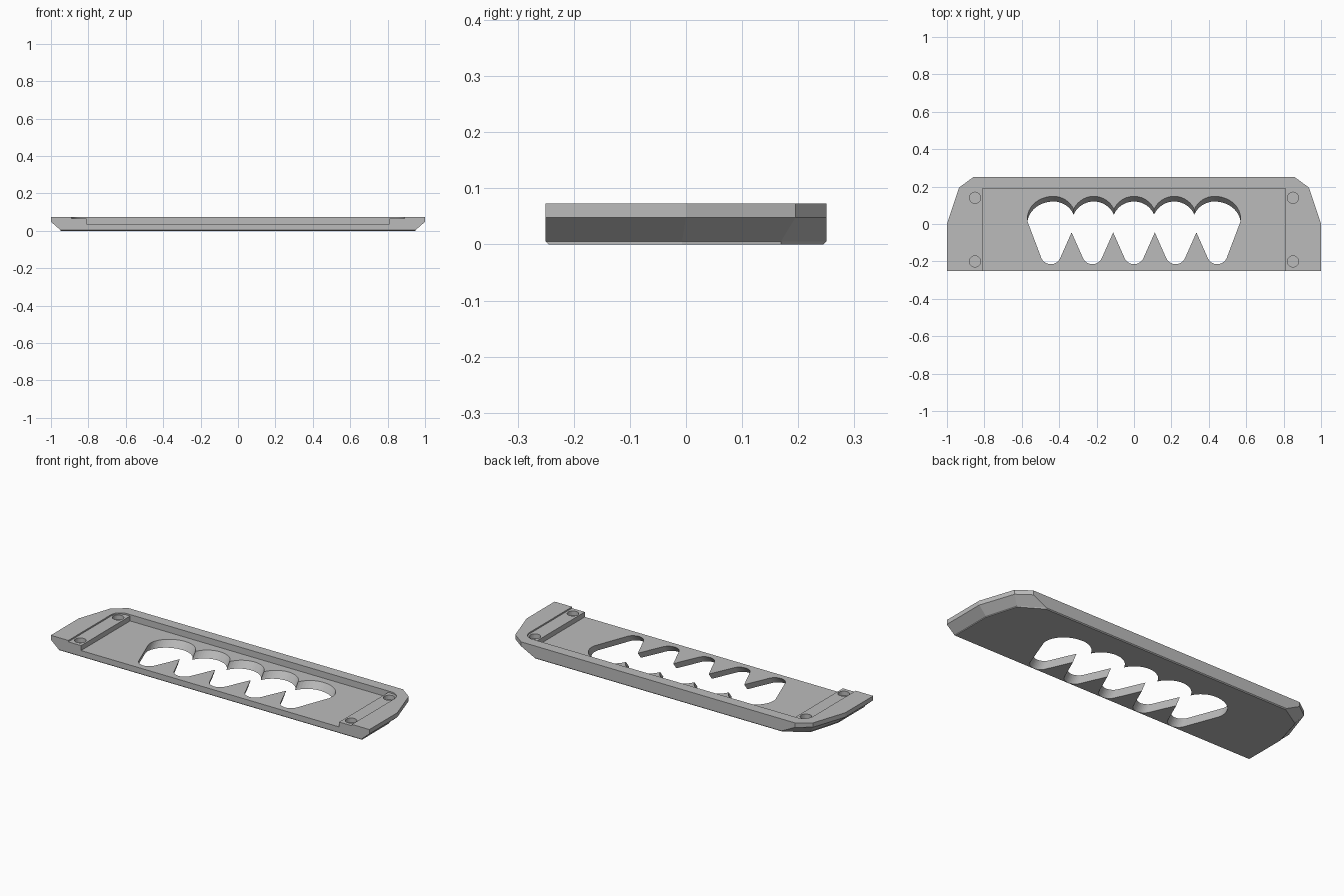
import bpy
import bmesh
from math import sin, cos, radians

cube = bpy.data.objects.get("Cube")
if cube:
    bpy.data.objects.remove(cube, do_unlink=True)

grey = bpy.data.materials.new("plain_grey")
grey.use_nodes = True
GREY = (0.5, 0.5, 0.5, 1)
grey.diffuse_color = GREY
grey.node_tree.nodes["Principled BSDF"].inputs["Base Color"].default_value = GREY


def loft(name, sections):
    """Closed solid through matching (points, z) sections."""
    bm = bmesh.new()
    rings = [[bm.verts.new((x, y, z)) for x, y in pts] for pts, z in sections]
    n = len(rings[0])
    for low, high in zip(rings, rings[1:]):
        for i in range(n):
            j = (i + 1) % n
            bm.faces.new((low[i], low[j], high[j], high[i]))
    bm.faces.new(rings[0][::-1])
    bm.faces.new(rings[-1])
    bmesh.ops.recalc_face_normals(bm, faces=bm.faces)
    mesh = bpy.data.meshes.new(name)
    bm.to_mesh(mesh)
    bm.free()
    mesh.materials.append(grey)
    ob = bpy.data.objects.new(name, mesh)
    bpy.context.collection.objects.link(ob)
    return ob


def arc(cx, cy, rx, ry, start, end, steps=12):
    angles = [radians(start + (end - start) * i / steps) for i in range(steps + 1)]
    return [(cx + rx * cos(a), cy + ry * sin(a)) for a in angles]


def mirrored(half):
    return half + [(-x, y) for x, y in reversed(half)]


def shifted(pts, dy):
    return [(x, y + dy) for x, y in pts]


def prism(name, pts, z0, z1):
    return loft(name, [(pts, z0), (pts, z1)])


# Plate with undercut ends and a fine bevel on the lower long edges
TOP, FLOOR, SHELF = 0.073, 0.037, 0.065
rim = mirrored([(1, -0.25), (1, 0), (0.935, 0.195), (0.86, 0.25)])
foot = mirrored([(0.95, -0.25), (0.95, -0.007), (0.899, 0.169), (0.775, 0.25)])
sole = [(x, max(-0.245, min(0.245, y))) for x, y in foot]
plate = loft("plate", [(sole, 0), (foot, 0.005), (rim, 0.048), (rim, TOP)])

# Recess open at the front, with a shallow rounded shelf at each end
shelf = mirrored([(0.89, -0.3)] + arc(0.83, 0.13, 0.06, 0.06, 0, 90))
cutters = [
    prism("shelf_cutter", shelf, SHELF, 0.2),
    prism("recess_cutter", mirrored([(0.81, -0.3), (0.81, 0.19)]), FLOOR, 0.2),
]

# Blind round sockets in the shelves
for x in (-0.85, 0.85):
    for y in (-0.2, 0.14):
        circle = arc(x, y, 0.03, 0.03, 0, 360, 24)[:-1]
        cutters.append(prism("socket_cutter", circle, 0.04, 0.2))

# Finger opening: scalloped at the back, pointed teeth at the front
opening = arc(0.43, 0.03, 0.14, 0.118, -10, 90, 16)
opening += arc(0.43, 0.03, 0.118, 0.118, 90, 156, 8)[1:]
for k in (1, 0, -1):
    opening += arc(0.215 * k, 0.03, 0.118, 0.118, 24, 156, 20)[1:]
opening += arc(-0.43, 0.03, 0.118, 0.118, 24, 90, 8)[1:]
opening += arc(-0.43, 0.03, 0.14, 0.118, 90, 190, 16)[1:]
for k in range(-2, 3):
    opening += arc(0.2225 * k, -0.16, 0.055, 0.055, 205, 335, 14)
    if k < 2:
        opening.append((0.2225 * (k + 0.5), -0.045))

# The opening leans forward towards the underside
LEAN = 0.75
z_low, z_high = -0.02, 0.1
cutters.append(loft("opening_cutter", [
    (shifted(opening, LEAN * (z_low - FLOOR)), z_low),
    (shifted(opening, LEAN * (z_high - FLOOR)), z_high),
]))

for cutter in cutters:
    cutter.hide_render = True
    cutter.hide_viewport = True
    cutter.display_type = 'WIRE'
    mod = plate.modifiers.new(cutter.name, 'BOOLEAN')
    mod.object = cutter
    mod.operation = 'DIFFERENCE'
    mod.solver = 'EXACT'
